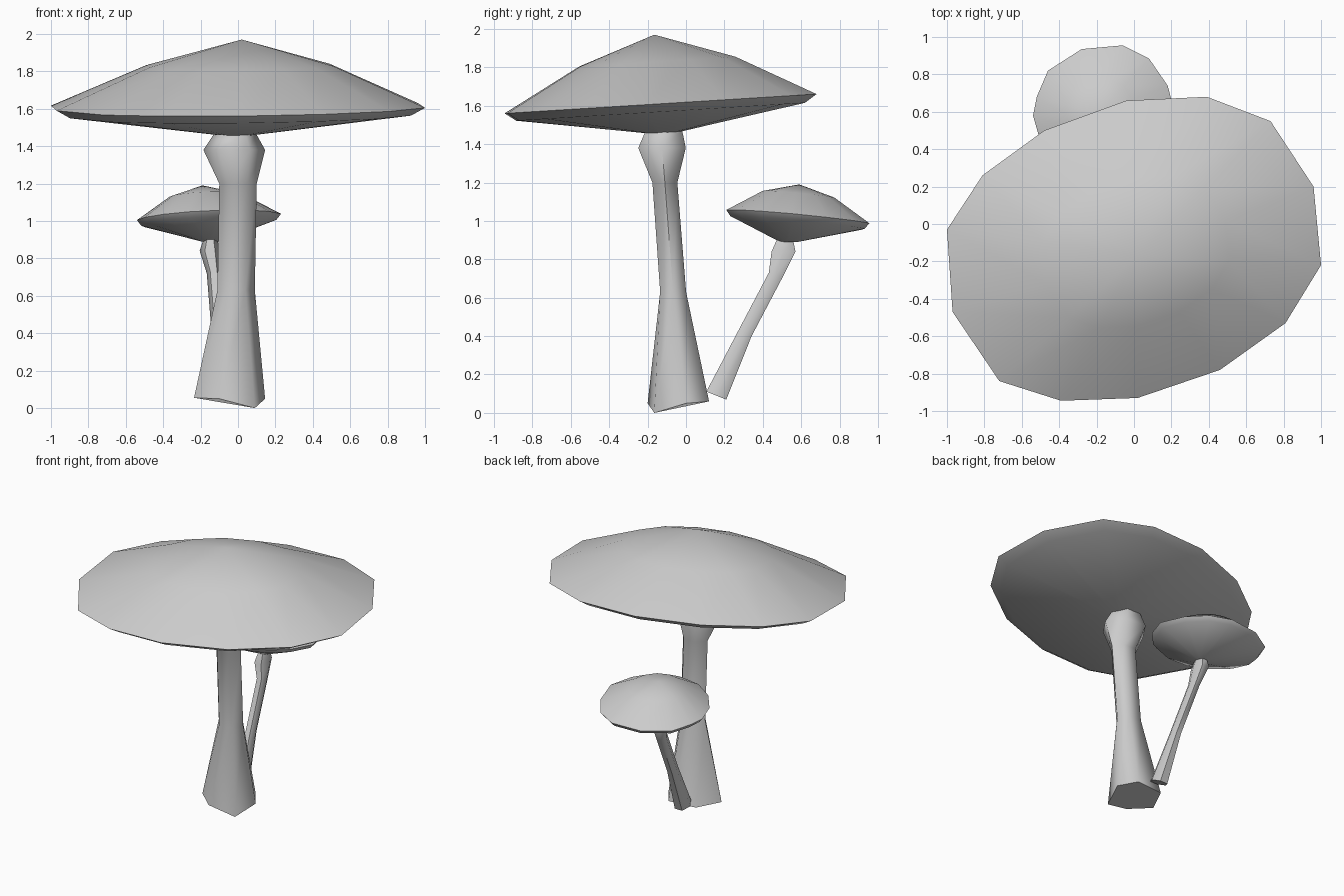
import bpy, bmesh, math
from mathutils import Vector

if "Cube" in bpy.data.objects:
    bpy.data.objects.remove(bpy.data.objects["Cube"])


def loft(name, rings, angle):
    """Skin rings of equal count; a one-point ring becomes a tip, end rings are filled."""
    bm = bmesh.new()
    loops = [[bm.verts.new(p) for p in r] for r in rings]
    for a, b in zip(loops, loops[1:]):
        n = max(len(a), len(b))
        for i in range(n):
            j = (i + 1) % n
            if len(b) == 1:
                bm.faces.new((a[i], a[j], b[0]))
            else:
                bm.faces.new((a[i], a[j], b[j], b[i]))
    for end in (loops[0], loops[-1]):
        if len(end) > 2:
            bm.faces.new(end)
    bmesh.ops.recalc_face_normals(bm, faces=bm.faces)
    me = bpy.data.meshes.new(name)
    bm.to_mesh(me)
    bm.free()
    ob = bpy.data.objects.new(name, me)
    bpy.context.collection.objects.link(ob)
    bpy.ops.object.select_all(action='DESELECT')
    ob.select_set(True)
    bpy.context.view_layer.objects.active = ob
    bpy.ops.object.shade_smooth_by_angle(angle=math.radians(angle))
    return ob


def cap(name, outline, height, apex, under, inset, drop, lift, nub):
    """Tilted cap: underside nub, lower rim, rim, shoulder ring, apex."""
    apex, under = Vector(apex), Vector(under)
    rim = [Vector((x, y, height(x, y))) for x, y in outline]
    centre = sum(rim, Vector()) / len(rim)
    lower = [centre.lerp(p, inset) - Vector((0, 0, drop)) for p in rim]
    shoulder = [apex.lerp(p, 0.5) + Vector((0, 0, lift)) for p in rim]
    bottom = [under + Vector(((p - centre).x, (p - centre).y, 0)).normalized() * nub
              for p in rim]
    return loft(name, [bottom, lower, rim, shoulder, [apex]], 50)


def ring(x, y, z, rx, ry, tilt=0.0, start=0.0):
    """Six-sided stem section, tilted about x."""
    pts = []
    for i in range(6):
        a = start + i * math.pi / 3
        dy = ry * math.sin(a)
        pts.append((x + rx * math.cos(a), y + dy, z + tilt * dy))
    return pts


# large cap
big_outline = [(-1, -.03), (-.97, -.47), (-.72, -.84), (-.39, -.945), (.02, -.93),
               (.46, -.78), (.81, -.53), (1, -.22), (.96, .20), (.73, .55),
               (.39, .68), (-.04, .66), (-.48, .50), (-.81, .26)]
cap("large_cap", big_outline, lambda x, y: 1.61 + .062 * (y + .14),
    (.02, -.165, 1.97), (-.01, -.13, 1.455), .925, .042, .04, .06)

# large stem with uneven foot
foot = [(.145, 0, .05), (.06, .12, .06), (-.15, .10, .06),
        (-.235, -.08, .055), (-.10, -.20, .05), (.09, -.165, 0)]
loft("large_stem", [foot,
                    ring(-.01, -.067, .63, .10, .078),
                    ring(0, -.11, 1.20, .10, .075),
                    ring(-.02, -.125, 1.38, .165, .143),
                    ring(-.015, -.115, 1.47, .11, .11)], 61)

# small cap
small_outline = [(-.54, .58), (-.50, .44), (-.40, .31), (-.26, .225), (-.10, .21),
                 (.06, .27), (.17, .39), (.23, .55), (.18, .74), (.08, .885),
                 (-.06, .955), (-.28, .935), (-.46, .82), (-.52, .68)]
cap("small_cap", small_outline,
    lambda x, y: 1.02 + .04 * (x + .155) - .095 * (y - .58),
    (-.19, .59, 1.19), (-.15, .535, .89), .94, .03, .033, .045)

# small leaning stem
loft("small_stem", [ring(-.085, .158, .09, .06, .06, -.4),
                    ring(-.105, .305, .41, .037, .042, -.3),
                    ring(-.13, .468, .72, .037, .042, -.3),
                    ring(-.15, .508, .84, .055, .072),
                    ring(-.148, .515, .90, .037, .05)], 61)
